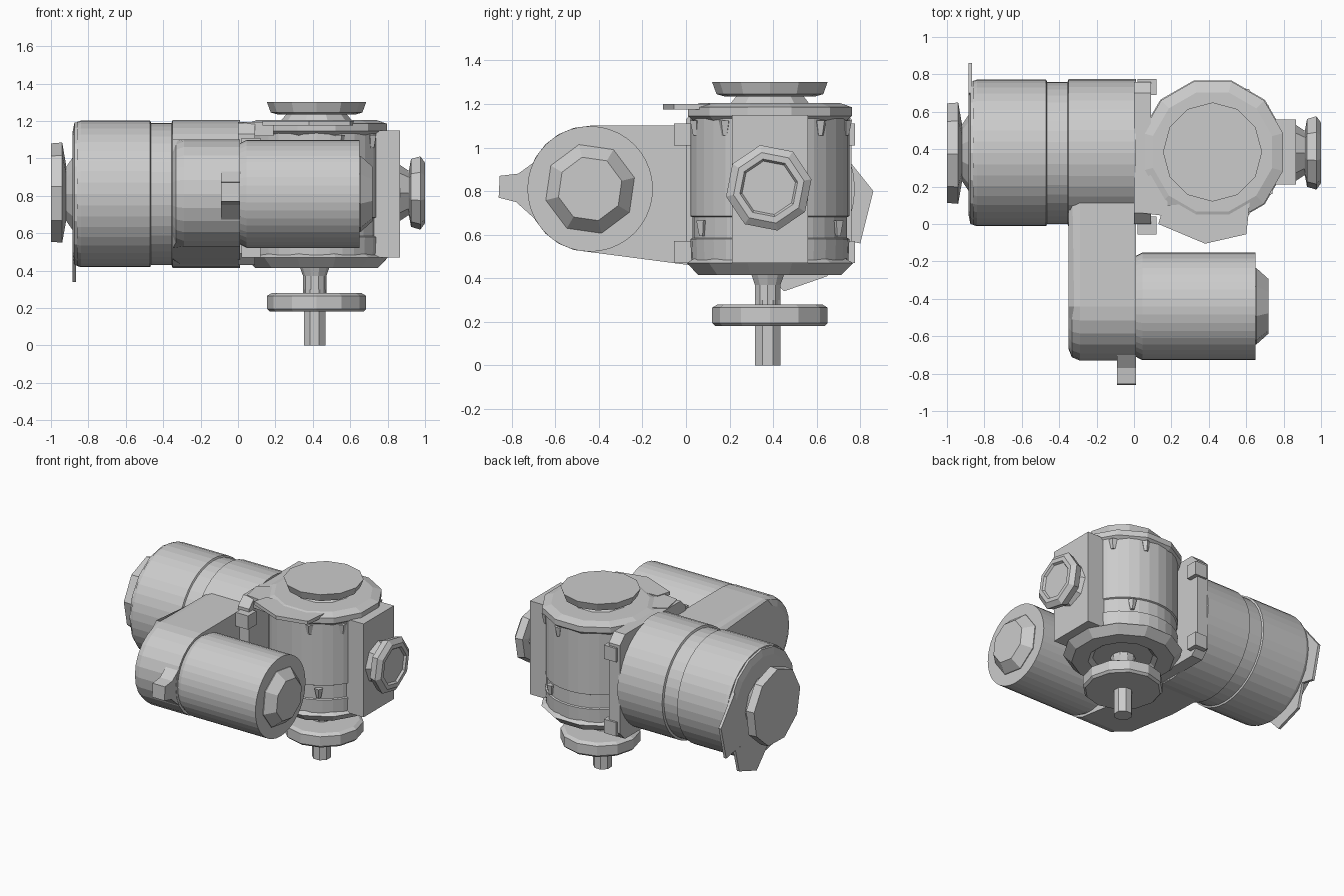
import bpy, bmesh
from math import sin, cos, pi, radians

if "Cube" in bpy.data.objects:
    bpy.data.objects.remove(bpy.data.objects["Cube"])


def finish(name, bm):
    bmesh.ops.recalc_face_normals(bm, faces=bm.faces)
    me = bpy.data.meshes.new(name)
    bm.to_mesh(me)
    bm.free()
    ob = bpy.data.objects.new(name, me)
    bpy.context.collection.objects.link(ob)
    return ob


def place(axis, t, a, b):
    return (t, a, b) if axis == 'x' else (a, b, t)


def lathe(name, axis, centre, profile, sides, turn=0.0):
    """Revolve (position, radius) pairs around an axis, capping both ends."""
    bm = bmesh.new()
    rings = []
    for t, r in profile:
        rings.append([bm.verts.new(place(axis, t,
                      centre[0] + r * cos(2 * pi * i / sides + turn),
                      centre[1] + r * sin(2 * pi * i / sides + turn)))
                      for i in range(sides)])
    for p, q in zip(rings, rings[1:]):
        for i in range(sides):
            j = (i + 1) % sides
            bm.faces.new((p[i], p[j], q[j], q[i]))
    bm.faces.new(rings[0])
    bm.faces.new(rings[-1])
    return finish(name, bm)


def prism(name, axis, lo, hi, outline, bevel=0.0):
    """Extrude an outline along an axis, optionally bevelling the low end."""
    bm = bmesh.new()
    low = [bm.verts.new(place(axis, lo, a, b)) for a, b in outline]
    high = [bm.verts.new(place(axis, hi, a, b)) for a, b in outline]
    cap = bm.faces.new(low)
    bm.faces.new(high)
    n = len(outline)
    for i in range(n):
        j = (i + 1) % n
        bm.faces.new((low[i], low[j], high[j], high[i]))
    if bevel:
        bmesh.ops.bevel(bm, geom=list(cap.edges), offset=bevel, segments=2,
                        profile=0.5, affect='EDGES')
    return finish(name, bm)


def box(name, x, y, z):
    return prism(name, 'x', x[0], x[1],
                 [(y[0], z[0]), (y[1], z[0]), (y[1], z[1]), (y[0], z[1])])


MAIN = (0.38, 0.81)      # y, z of the large horizontal housing
MOTOR = (-0.44, 0.81)    # y, z of the side motor
COL = (0.42, 0.385)      # x, y of the upright housing

# Large horizontal housing with its stepped bands
lathe("main_housing", 'x', MAIN,
      [(-0.87, 0.34), (-0.86, 0.385), (-0.84, 0.392), (-0.47, 0.392), (-0.465, 0.38),
       (-0.355, 0.38), (-0.35, 0.395), (0.01, 0.395)], 40)
lathe("housing_end_rim", 'x', MAIN, [(-0.885, 0.33), (-0.875, 0.38), (-0.85, 0.385)], 16)
prism("end_lug_back", 'x', -0.885, -0.865, [(0.7, 1.0), (0.86, 0.8), (0.80, 0.56), (0.6, 0.6)])
prism("end_lug_bottom", 'x', -0.885, -0.865, [(0.30, 0.5), (0.45, 0.34), (0.65, 0.41), (0.7, 0.6)])
lathe("left_neck", 'x', MAIN, [(-0.95, 0.14), (-0.92, 0.15), (-0.86, 0.24)], 10)
lathe("left_flange", 'x', MAIN, [(-1.0, 0.27), (-0.94, 0.275), (-0.92, 0.16)], 9, 0.2)

# Arm joining the housing to the motor
arc = [(MOTOR[0] + 0.29 * cos(radians(a)), MOTOR[1] + 0.29 * sin(radians(a)))
       for a in range(90, 271, 15)]
prism("side_arm", 'x', -0.35, 0.012, [(0.38, 1.1)] + arc + [(-0.02, 0.465), (0.38, 0.42)], 0.06)
prism("arm_lug", 'x', -0.09, 0.01, [(-0.66, 0.96), (-0.77, 0.88), (-0.855, 0.87),
                                    (-0.86, 0.77), (-0.78, 0.75), (-0.68, 0.66)])

# Side motor
lathe("motor", 'x', MOTOR, [(0.01, 0.27), (0.045, 0.288), (0.65, 0.288)], 40)
lathe("motor_cap", 'x', MOTOR, [(0.64, 0.21), (0.655, 0.21), (0.72, 0.15)], 8, 0.25)

# Mounting plate between the two housings, with corner blocks
y0, y1, z0, z1, c = 0.0, 0.76, 0.43, 1.19, 0.06
prism("mount_plate", 'x', 0.0, 0.09,
      [(y0 + c, z0), (y1 - c, z0), (y1, z0 + c), (y1, z1 - c),
       (y1 - c, z1), (y0 + c, z1), (y0, z1 - c), (y0, z0 + c)])
for side, ys in (("front", (-0.055, 0.04)), ("back", (0.69, 0.775))):
    for level, zs in (("lower", (0.47, 0.57)), ("upper", (1.01, 1.11))):
        box("plate_block_%s_%s" % (side, level), (0.02, 0.12), ys, zs)

# Upright housing, hollow around the stem underneath
lathe("upright_housing", 'z', COL,
      [(0.5, 0.08), (0.5, 0.14), (0.43, 0.22), (0.43, 0.3), (0.47, 0.36), (0.58, 0.365),
       (0.585, 0.355), (0.68, 0.355), (0.685, 0.365), (1.16, 0.365)], 32)
lathe("lower_collar", 'z', COL,
      [(0.44, 0.2), (0.415, 0.23), (0.415, 0.34), (0.47, 0.395), (0.49, 0.36), (0.49, 0.2)], 12, 0.26)
lathe("upper_collar", 'z', COL,
      [(1.12, 0.36), (1.145, 0.39), (1.185, 0.39), (1.205, 0.33)], 12, 0.26)
prism("collar_lug_front", 'z', 1.175, 1.2, [(0.16, 0.1), (0.13, 0.0), (0.38, -0.105),
                                            (0.6, -0.055), (0.62, 0.12)])
prism("collar_lug_left", 'z', 1.12, 1.195, [(0.15, 0.3), (0.0, 0.21), (0.03, 0.06), (0.19, 0.04)])

# Top and bottom flanges and the stem
lathe("top_neck", 'z', COL, [(1.19, 0.2), (1.25, 0.15)], 10)
lathe("top_flange", 'z', COL, [(1.235, 0.21), (1.245, 0.245), (1.30, 0.265)], 12)
lathe("bottom_flange", 'z', COL, [(0.18, 0.25), (0.195, 0.265), (0.265, 0.265), (0.28, 0.24)], 12)
lathe("stem_neck", 'z', (0.41, 0.375), [(0.27, 0.062), (0.37, 0.062), (0.42, 0.08), (0.52, 0.09)], 10)
lathe("stem", 'z', (0.41, 0.375), [(0.0, 0.063), (0.3, 0.063)], 8, pi / 8)

# Right port: plate, neck and flange with a recessed face
box("port_plate", (0.7, 0.865), (0.21, 0.56), (0.47, 1.15))
PORT = (0.38, 0.815)
lathe("port_neck", 'x', PORT, [(0.85, 0.16), (0.91, 0.12), (0.95, 0.12)], 8)
lathe("port_flange", 'x', PORT, [(0.915, 0.13), (0.925, 0.185), (0.975, 0.2), (1.0, 0.165),
                                 (1.0, 0.135), (0.985, 0.125)], 8, 0.2)

# Bolt heads on the upright housing
for i, (deg, z) in enumerate(((-70, 1.09), (-35, 1.09), (40, 1.09), (75, 1.09), (-60, 0.63), (60, 0.63))):
    x, y = COL[0] + 0.36 * cos(radians(deg)), COL[1] + 0.36 * sin(radians(deg))
    lathe("bolt_%d" % i, 'z', (x, y), [(z - 0.035, 0.015), (z + 0.035, 0.03)], 5, radians(deg))
